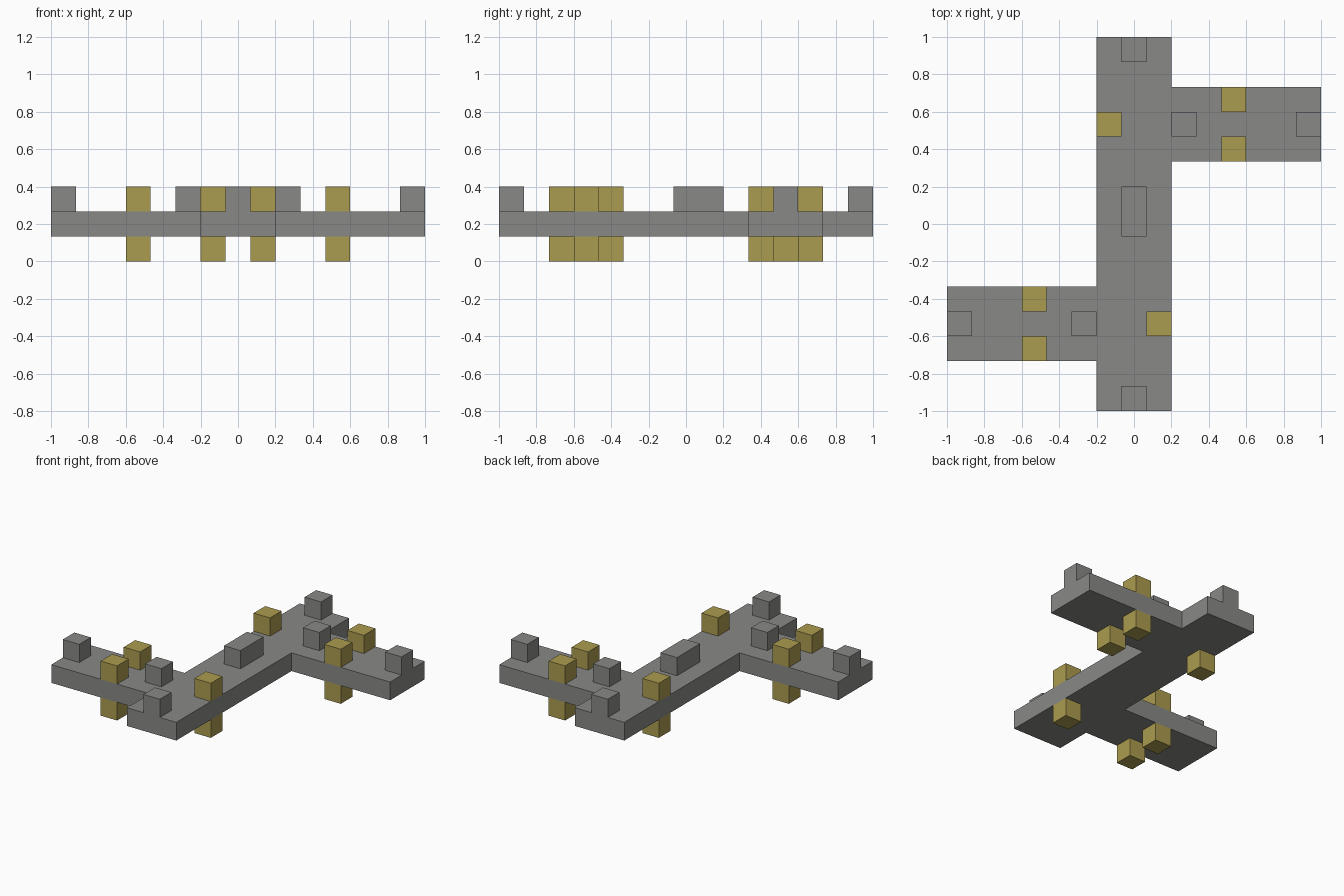
import bpy, bmesh

if "Cube" in bpy.data.objects:
    bpy.data.objects.remove(bpy.data.objects["Cube"], do_unlink=True)

U = 1 / 15           # half the width of a peg
P = 2 * U            # peg size and slab thickness


def material(name, rgb):
    mat = bpy.data.materials.new(name)
    mat.use_nodes = True
    mat.diffuse_color = (*rgb, 1)
    mat.node_tree.nodes["Principled BSDF"].inputs["Base Color"].default_value = (*rgb, 1)
    return mat


grey = material("stone grey", (0.25, 0.25, 0.24))
gold = material("dull gold", (0.41, 0.33, 0.08))


def prism(name, outline, z, height, mat):
    """Extrude a flat outline, given in units of U, upward from z."""
    bm = bmesh.new()
    base = bm.faces.new([bm.verts.new((x * U, y * U, z)) for x, y in outline])
    top = bmesh.ops.extrude_face_region(bm, geom=[base])["geom"]
    verts = [g for g in top if isinstance(g, bmesh.types.BMVert)]
    bmesh.ops.translate(bm, verts=verts, vec=(0, 0, height))
    bmesh.ops.recalc_face_normals(bm, faces=bm.faces)
    mesh = bpy.data.meshes.new(name)
    bm.to_mesh(mesh)
    bm.free()
    mesh.materials.append(mat)
    obj = bpy.data.objects.new(name, mesh)
    bpy.context.collection.objects.link(obj)
    return obj


def block(name, x, y, z, mat, length=2):
    """Block centred on x, y (units of U), one peg high."""
    h = length / 2
    prism(name, [(x - 1, y - h), (x + 1, y - h), (x + 1, y + h), (x - 1, y + h)], z, P, mat)


# Slab: a long beam with two opposite arms; one half turned about the centre
half = [(3, -15), (3, 5), (15, 5), (15, 11), (3, 11), (3, 15)]
prism("slab", half + [(-x, -y) for x, y in half], P, P, grey)

# Central ridge
block("centre_ridge", 0, 1, 2 * P, grey, length=4)

# Studs and pegs, repeated by a half turn
for side, s in (("left", 1), ("right", -1)):
    for part, x, y in (("beam_end", 0, 14), ("arm_inner", 4, 8), ("arm_outer", 14, 8)):
        block(f"{side}_{part}_stud", s * x, s * y, 2 * P, grey)
    for part, x, y in (("arm_back", 8, 10), ("arm_front", 8, 6), ("beam", -2, 8)):
        block(f"{side}_{part}_upper_peg", s * x, s * y, 2 * P, gold)
        block(f"{side}_{part}_lower_peg", s * x, s * y, 0, gold)
